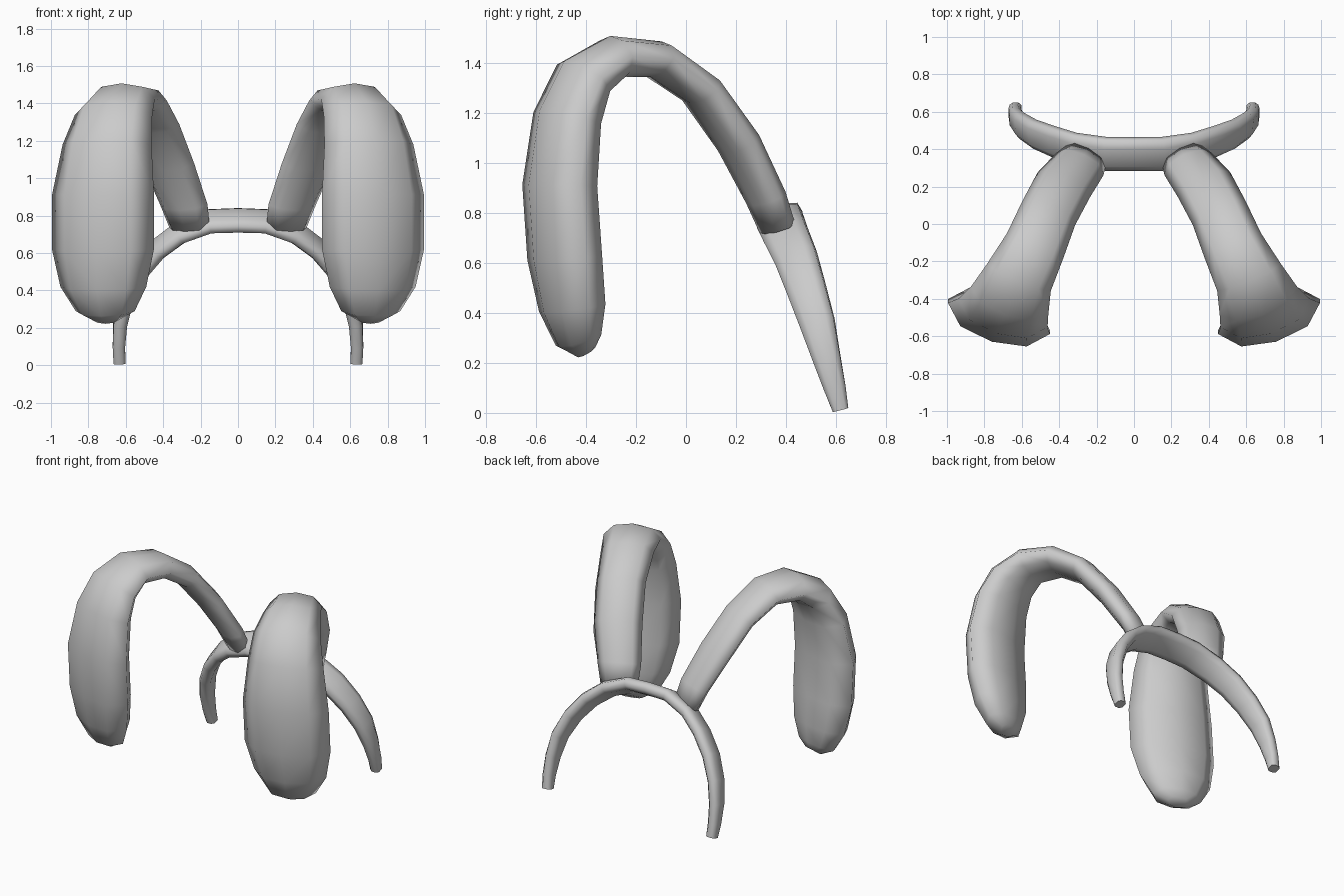
import bpy, bmesh, math
from mathutils import Vector

if "Cube" in bpy.data.objects:
    bpy.data.objects.remove(bpy.data.objects["Cube"], do_unlink=True)

grey = bpy.data.materials.new("plain grey")
grey.use_nodes = True
COLOUR = (0.6, 0.6, 0.6, 1)
grey.diffuse_color = COLOUR
grey.node_tree.nodes["Principled BSDF"].inputs["Base Color"].default_value = COLOUR


def sweep(name, rings, angle):
    """Skin a closed tube through rings of points and cap both ends."""
    bm = bmesh.new()
    loops = [[bm.verts.new(p) for p in ring] for ring in rings]
    n = len(loops[0])
    for a, b in zip(loops, loops[1:]):
        for i in range(n):
            j = (i + 1) % n
            bm.faces.new((a[i], a[j], b[j], b[i]))
    bm.faces.new(loops[0])
    bm.faces.new(loops[-1])
    bmesh.ops.recalc_face_normals(bm, faces=bm.faces)
    mesh = bpy.data.meshes.new(name)
    bm.to_mesh(mesh)
    bm.free()
    mesh.materials.append(grey)
    obj = bpy.data.objects.new(name, mesh)
    bpy.context.collection.objects.link(obj)
    bpy.ops.object.select_all(action='DESELECT')
    obj.select_set(True)
    bpy.context.view_layer.objects.active = obj
    bpy.ops.object.shade_smooth_by_angle(angle=math.radians(angle))


def tangents(points):
    last = len(points) - 1
    return [(points[min(i + 1, last)] - points[max(i - 1, 0)]).normalized()
            for i in range(last + 1)]


# Floppy ear path: x, y, z, half width, half thickness, yaw
EAR = [
    (.26, .365, .74, .12, .06, 25),
    (.29, .32, .86, .14, .065, 25),
    (.375, .21, 1.08, .155, .07, 25),
    (.455, .06, 1.29, .155, .07, 25),
    (.53, -.12, 1.415, .165, .075, 25),
    (.615, -.285, 1.425, .185, .085, 23),
    (.665, -.41, 1.34, .22, .105, 20),
    (.70, -.475, 1.18, .25, .12, 18),
    (.722, -.505, .91, .285, .13, 17),
    (.722, -.485, .62, .285, .13, 17),
    (.72, -.455, .42, .24, .12, 17),
    (.71, -.43, .29, .165, .085, 17),
    (.70, -.40, .245, .07, .04, 17),
]
# Symmetric lens-shaped cross-section
LENS = [(-1, 0), (-.65, .77), (0, 1), (.65, .77),
        (1, 0), (.65, -.77), (0, -1), (-.65, -.77)]


def ear_rings(side):
    centres = [Vector(r[:3]) for r in EAR]
    rings = []
    for c, t, (_, _, _, w, th, yaw) in zip(centres, tangents(centres), EAR):
        yaw = math.radians(yaw)
        across = Vector((math.cos(yaw), math.sin(yaw), 0))
        out = across.cross(t).normalized()
        pts = [c + across * w * u + out * th * v for u, v in LENS]
        rings.append([Vector((p.x * side, p.y, p.z)) for p in pts])
    return rings


for label, side in (("left", 1), ("right", -1)):
    sweep(label + "_ear", ear_rings(side), 110)

# Headband path for one half: x, y, z, half width, half thickness
BAND = [
    (.15, .375, .77, .094, .04),
    (.31, .40, .71, .09, .04),
    (.43, .44, .62, .085, .04),
    (.53, .48, .50, .078, .04),
    (.60, .525, .36, .07, .038),
    (.63, .562, .22, .056, .036),
    (.637, .595, .10, .044, .033),
    (.633, .618, .012, .032, .032),
]
mirrored = [(-r[0],) + r[1:] for r in reversed(BAND)]
path = mirrored + [(0, .375, .775, .094, .04)] + BAND
centres = [Vector(r[:3]) for r in path]
band = []
for c, t, (_, _, _, w, th) in zip(centres, tangents(centres), path):
    wide = Vector((0, 1, .6))
    wide = (wide - t * wide.dot(t)).normalized()
    out = wide.cross(t).normalized()
    corners = [(-1, -.5), (-.6, -1), (.6, -1), (1, -.5), (1, .5), (.6, 1), (-.6, 1), (-1, .5)]
    band.append([c + wide * w * u + out * th * v for u, v in corners])
sweep("headband", band, 75)
